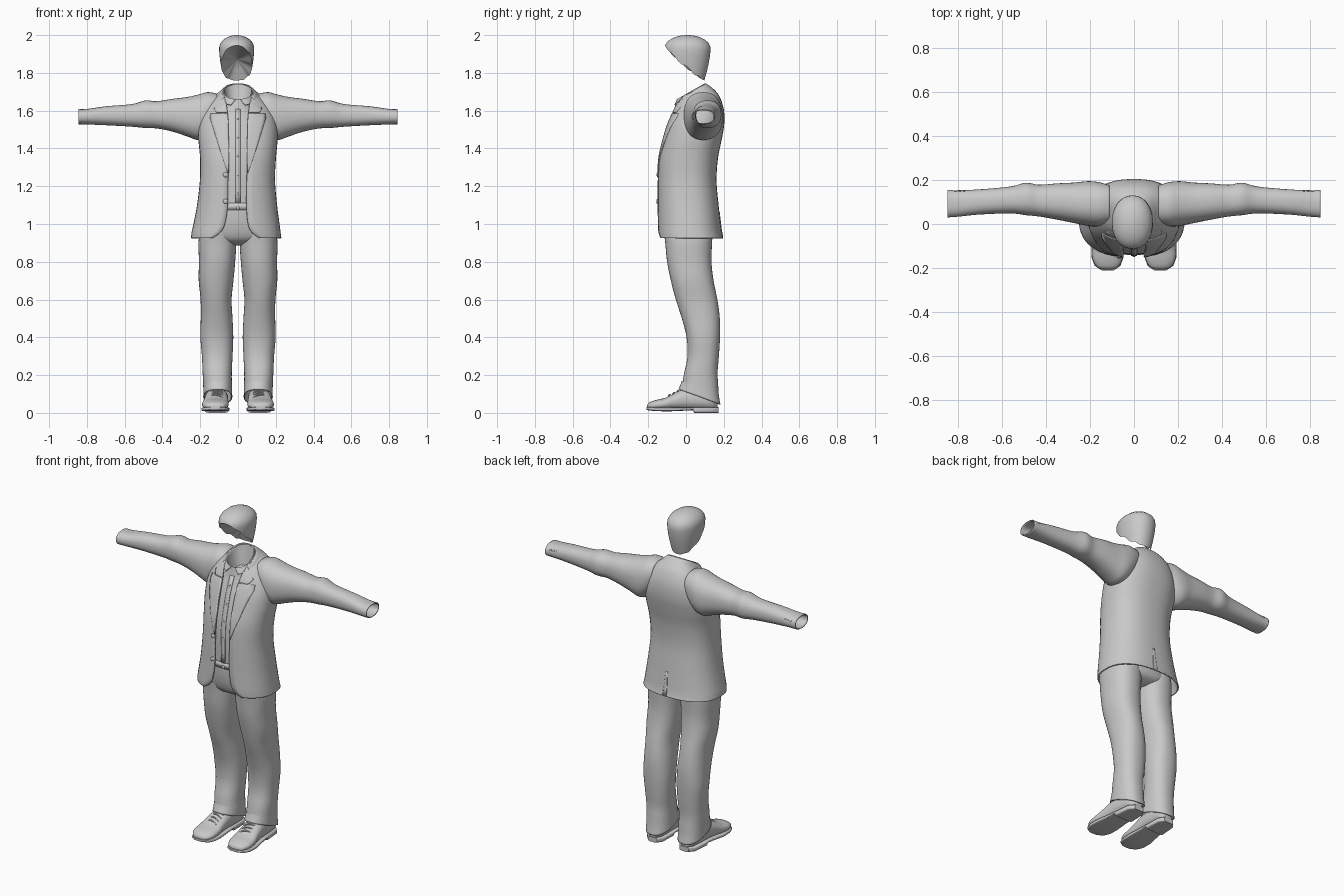
import bpy, bmesh
from math import sin, cos, asin, pi, radians, sqrt
from mathutils import Vector

cube = bpy.data.objects.get("Cube")
if cube:
    bpy.data.objects.remove(cube, do_unlink=True)

GREY = (0.588, 0.588, 0.588, 1)
mat = bpy.data.materials.new("plain_grey")
mat.use_nodes = True
mat.diffuse_color = GREY
mat.node_tree.nodes["Principled BSDF"].inputs["Base Color"].default_value = GREY


def power(v, e):
    return abs(v) ** e * (1 if v >= 0 else -1)


def smooth(rows, steps=4):
    """Catmull-Rom rows between the given rows."""
    out = []
    for i in range(len(rows) - 1):
        quad = [rows[max(i - 1, 0)], rows[i], rows[i + 1], rows[min(i + 2, len(rows) - 1)]]
        for s in range(steps):
            t = s / steps
            out.append([b + t / 2 * (c - a + t * (2 * a - 5 * b + 4 * c - d + t * (3 * (b - c) + d - a)))
                        for a, b, c, d in zip(*quad)])
    return out + [list(rows[-1])]


def ring(row, n, axes, count=40):
    """Oval section: centre, level, half width, near edge, far edge, tilt, front gap."""
    cx, z, w, y0, y1, tilt, gap = (list(row) + [0, 0])[:7]
    start = asin(min(1, (gap / w) ** (n / 2))) if gap > 0 else 0
    pts = []
    for i in range(count):
        a = start + (2 * pi - 2 * start) * i / (count - 1 if gap > 0 else count)
        x, c = power(sin(a), 2 / n), power(cos(a), 2 / n)
        p = (cx + w * x, (y0 + y1) / 2 - (y1 - y0) / 2 * c, z - tilt * c)
        pts.append([p[k] for k in axes])
    return pts


def finish(name, bm, mirror=False, thick=0, angle=45):
    bmesh.ops.recalc_face_normals(bm, faces=bm.faces)
    me = bpy.data.meshes.new(name)
    bm.to_mesh(me)
    bm.free()
    me.shade_smooth()
    me.set_sharp_from_angle(angle=radians(angle))
    me.materials.append(mat)
    ob = bpy.data.objects.new(name, me)
    bpy.context.collection.objects.link(ob)
    if thick:
        mod = ob.modifiers.new("thickness", "SOLIDIFY")
        mod.thickness, mod.offset = thick, -1
    if mirror:
        ob.modifiers.new("other_side", "MIRROR").use_mirror_merge = False
    return ob


def skin(name, rings, closed=True, caps="", **opts):
    bm = bmesh.new()
    grid = [[bm.verts.new(p) for p in r] for r in rings]
    n = len(grid[0])
    for a, b in zip(grid, grid[1:]):
        for i in range(n if closed else n - 1):
            j = (i + 1) % n
            bm.faces.new((a[i], a[j], b[j], b[i]))
    if "s" in caps:
        bm.faces.new(grid[0])
    if "e" in caps:
        bm.faces.new(grid[-1])
    return finish(name, bm, **opts)


def loft(name, rows, n=2.3, axes=(0, 1, 2), dense=True, **opts):
    rows = smooth(rows) if dense else rows
    return skin(name, [ring(r, n, axes) for r in rows], **opts)


# Jacket body, open down the front
JN = 2.4
jacket = [(-.01, .925, .24, -.15, .197, 0, .125), (-.01, .955, .236, -.152, .19, 0, .085),
          (-.008, 1, .228, -.152, .184, 0, .062), (-.005, 1.1, .212, -.152, .173, 0, .05),
          (-.003, 1.23, .199, -.152, .162, 0, .05), (0, 1.35, .201, -.145, .17, 0, .05),
          (0, 1.45, .21, -.122, .19, 0, .05), (0, 1.53, .208, -.098, .203, 0, .052),
          (0, 1.6, .185, -.072, .2, .01, .058), (0, 1.655, .145, -.056, .175, .025, .066),
          (0, 1.685, .105, -.05, .14, .035, .07), (0, 1.702, .08, -.048, .106, .042, .072)]
loft("jacket_body", jacket, JN, closed=False, thick=.008)
body = smooth(jacket)


def surface(x, z, side):
    """Depth of the jacket at x, z; side is -1 for front and 1 for back."""
    for a, b in zip(body, body[1:]):
        za, zb = a[1] + side * a[5], b[1] + side * b[5]
        if z <= zb:
            break
    t = min(1, max(0, (z - za) / (zb - za)))
    cx, _, w, y0, y1 = [p + (q - p) * t for p, q in zip(a, b)][:5]
    u = min(.98, abs(x - cx) / w)
    return (y0 + y1) / 2 + side * (y1 - y0) / 2 * (1 - u ** JN) ** (1 / JN)


def patch(name, rows, side=-1, lift=.004, **opts):
    """Thin panel lying on the jacket: rows of level, inner x, outer x."""
    rings = []
    for a, b in zip(rows, rows[1:]):
        for s in range(5):
            z, xa, xb = [p + (q - p) * s / 4 for p, q in zip(a, b)]
            xs = [xa + (xb - xa) * k / 6 for k in range(7)]
            rings.append([(x, surface(x, z, side) + side * lift, z) for x in xs])
    return skin(name, rings, closed=False, thick=.006, **opts)


patch("lapels", [(1.27, .049, .053), (1.4, .048, .098), (1.56, .052, .148),
                 (1.585, .054, .146)], mirror=True)
patch("lapel_collars", [(1.59, .056, .115), (1.61, .058, .128), (1.65, .065, .108)], mirror=True)
patch("back_vent", [(.93, -.005, .022), (1.07, 0, .012)], side=1, lift=.002)

# Jacket collar and shirt collar, folded down from the neck rim
loft("jacket_collar", [(0, 1.698, .084, -.05, .106, .04, .072), (0, 1.69, .097, -.055, .122, .038, .082),
                       (0, 1.662, .116, -.06, .147, .034, .096)], closed=False, thick=.006)
loft("shirt_collar", [(0, 1.703, .074, -.048, .1, .042, .012), (0, 1.69, .08, -.055, .105, .042, .022),
                      (0, 1.667, .086, -.068, .108, .04, .04)], closed=False, thick=.005)

# Shirt, turning over the rim into a hollow neck
loft("shirt", [(0, 1.07, .14, -.136, .1, 0), (0, 1.25, .14, -.139, .1, 0), (0, 1.37, .14, -.129, .1, 0),
               (0, 1.5, .13, -.095, .12, 0), (0, 1.6, .1, -.06, .13, .01), (0, 1.66, .078, -.05, .11, .03),
               (0, 1.7, .072, -.045, .1, .042), (0, 1.67, .066, -.038, .094, .04),
               (0, 1.6, .05, -.015, .08, .02)], caps="e")
skin("shirt_placket", [[(x, surface(0, z, -1) + .007, z) for x in (-.014, .014)]
                       for z in [1.11 + .05 * k for k in range(11)]], closed=False, thick=.003)

# Sleeves run along x, hollow at the cuff
loft("sleeves", [(1.615, .11, .075, .005, .175), (1.585, .16, .113, -.01, .19), (1.565, .21, .12, -.008, .194),
                 (1.568, .27, .104, .004, .188), (1.576, .35, .086, .02, .184), (1.578, .43, .072, .034, .178),
                 (1.581, .49, .073, .04, .187), (1.575, .56, .06, .048, .17), (1.573, .7, .05, .043, .157),
                 (1.568, .8, .041, .033, .153), (1.568, .845, .04, .03, .154)],
     axes=(2, 1, 0), thick=.006, mirror=True)


def button(name, loc, r, mirror=False):
    bm = bmesh.new()
    bmesh.ops.create_uvsphere(bm, u_segments=12, v_segments=8, radius=r)
    bmesh.ops.scale(bm, vec=(1, .45, 1), verts=bm.verts)
    bmesh.ops.translate(bm, vec=loc, verts=bm.verts)
    finish(name, bm, mirror)


for z in (1.12, 1.26):
    button("jacket_button", (-.066, surface(-.066, z, -1) - .003, z), .013)
for k in range(5):
    z = 1.16 + .1 * k
    button("shirt_button", (0, surface(0, z, -1) + .005, z), .006)
for x in (.77, .79, .81):
    button("cuff_button", (x, .149, 1.585), .007, True)

# Trousers: hips, waistband and a pair of legs
loft("trouser_hips", [(0, 1.11, .17, -.138, .12), (0, 1.02, .195, -.134, .145), (0, .95, .205, -.12, .145),
                      (0, .91, .18, -.095, .13), (0, .885, .09, -.04, .08)], caps="se")
loft("waistband", [(0, z, .172, -.142, .12) for z in (1.075, 1.11)], dense=False, thick=.004)
button("waist_button", (0, -.143, 1.085), .009)
loft("trouser_legs", [(.108, .96, .094, -.118, .142), (.109, .9, .1, -.11, .138), (.111, .8, .096, -.1, .135),
                      (.116, .7, .092, -.08, .146), (.116, .6, .082, -.054, .166), (.113, .5, .084, -.022, .179),
                      (.112, .4, .087, .003, .18), (.11, .3, .081, .008, .174), (.11, .21, .077, -.01, .167, -.01),
                      (.108, .14, .076, -.022, .172, -.03), (.107, .085, .077, -.04, .182, -.04)],
     caps="s", mirror=True, thick=.006)

# Shoes run along y: uppers, soles with a heel step, tongues and laces
loft("shoe_uppers", [(.12, -.206, .02, .022, .04), (.12, -.195, .047, .018, .055), (.12, -.16, .067, .016, .068),
                     (.119, -.11, .07, .016, .08), (.116, -.06, .064, .016, .105), (.113, 0, .06, .016, .13),
                     (.11, .08, .058, .016, .125), (.108, .14, .05, .016, .12), (.107, .168, .025, .02, .1)],
     axes=(0, 2, 1), caps="se", mirror=True)
loft("shoe_soles", [(.12, -.21, .028, .016, .031), (.12, -.19, .058, .012, .031), (.12, -.15, .073, .009, .03),
                    (.119, -.09, .074, .008, .03), (.114, 0, .063, .012, .03), (.112, .038, .061, .014, .03),
                    (.112, .042, .061, 0, .03), (.109, .14, .056, 0, .03), (.107, .172, .03, 0, .03)],
     n=5, axes=(0, 2, 1), dense=False, caps="se", mirror=True)


def tube(name, pts, r):
    rings = []
    for x, y, z in pts:
        rings.append([(x, y + r * cos(k * pi / 3), z + r * sin(k * pi / 3)) for k in range(6)])
    skin(name, rings, caps="se", mirror=True)


for k in range(4):
    y, top = -.085 + .022 * k, .096 + .011 * k
    tube("shoe_laces", [(.117 + .038 * t, y + .008 * t, top - .016 * t * t) for t in (-1, -.5, 0, .5, 1)], .005)

# Hair: a cap with a hairline falling from fringe to nape, hollow on the face side
def hair_point(a, u):
    c = cos(a)
    low = 1.825 + .0925 * c + .0275 * c * c + .007 * sin(9 * a) * sin(a) ** 2
    z = 2 - (2 - low) * u * u
    if z > 1.93:
        r = sqrt(max(0, 1 - ((z - 1.93) / .07) ** 2))
    else:
        r = 1 - .27 * ((1.93 - z) / .17) ** 1.6
    return Vector((-.007 + .093 * r * power(sin(a), .93), .008 - .122 * r * power(c, .93), z))


angles = [2 * pi * k / 48 for k in range(48)]
rings = [[hair_point(a, max(u, .3) / 10) for a in angles] for u in range(11)]
hollow = Vector((-.005, .06, 1.87))
for t in (.08, .5, .95):
    rings.append([p.lerp(hollow, t) for p in rings[10]])
skin("hair", rings, caps="se")
